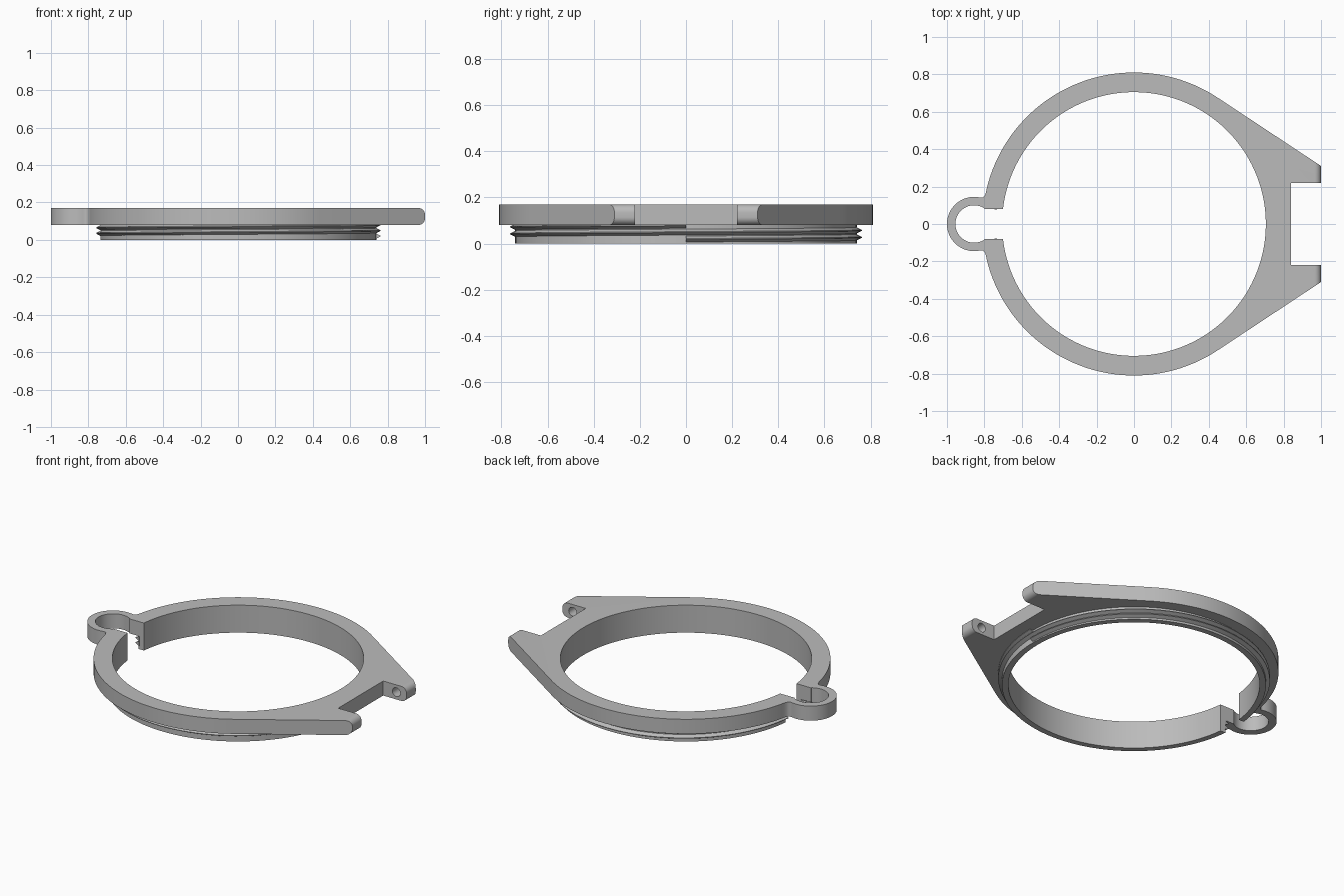
import bpy
import bmesh
from math import sin, cos, pi, asin, acos
from mathutils import Vector

cube = bpy.data.objects.get("Cube")
if cube:
    bpy.data.objects.remove(cube)

grey = bpy.data.materials.new("plain grey")
grey.use_nodes = True
grey.diffuse_color = (0.5, 0.5, 0.5, 1)
grey.node_tree.nodes["Principled BSDF"].inputs["Base Color"].default_value = (0.5, 0.5, 0.5, 1)

BORE, RIM, CORE, CREST = 0.705, 0.81, 0.74, 0.762
LOW, TOP, GAP = 0.08, 0.17, 0.08
EYE = -0.855


def arc(cx, r, a, b, n):
    return [Vector((cx + r * cos(a + (b - a) * i / n), r * sin(a + (b - a) * i / n))) for i in range(n + 1)]


def make_object(name, bm):
    bmesh.ops.recalc_face_normals(bm, faces=bm.faces[:])
    mesh = bpy.data.meshes.new(name)
    bm.to_mesh(mesh)
    bm.free()
    obj = bpy.data.objects.new(name, mesh)
    bpy.context.collection.objects.link(obj)
    mesh.materials.append(grey)
    return obj


def extrude_half(outline, z0, z1):
    """Extrude the +y half of a plan outline, open along the symmetry plane."""
    bm = bmesh.new()
    face = bm.faces.new([bm.verts.new((p.x, p.y, z0)) for p in outline])
    made = bmesh.ops.extrude_face_region(bm, geom=[face])["geom"]
    for v in made:
        if isinstance(v, bmesh.types.BMVert):
            v.co.z = z1
    seam = [f for f in bm.faces if all(abs(v.co.y) < 1e-5 for v in f.verts)]
    bmesh.ops.delete(bm, geom=seam, context='FACES_ONLY')
    return bm


def finish(obj, mirrored=False, cutter=None):
    if mirrored:
        mod = obj.modifiers.new("mirror", 'MIRROR')
        mod.use_axis = (False, True, False)
        mod.merge_threshold = 0.0005
    if cutter:
        mod = obj.modifiers.new("pin holes", 'BOOLEAN')
        mod.operation = 'DIFFERENCE'
        mod.solver = 'EXACT'
        mod.object = cutter
    bpy.ops.object.select_all(action='DESELECT')
    obj.select_set(True)
    bpy.context.view_layer.objects.active = obj
    for mod in list(obj.modifiers):
        bpy.ops.object.modifier_apply(modifier=mod.name)
    bpy.ops.object.shade_smooth_by_angle(angle=pi / 7)


# Clamp plate: eye loop, ring, two arms around a notch
bore_arc = arc(0, BORE, 0, pi - asin(GAP / BORE), 64)
neck_a = arc(EYE, 0.145, pi, pi * 0.42, 24)
rim_arc = arc(0, RIM, pi - asin(0.19 / RIM), acos(0.551), 56)
a, b, c = neck_a[-1], Vector((-0.795, 0.137)), rim_arc[0]
fillet = [a * (1 - t) ** 2 + b * 2 * t * (1 - t) + c * t * t for t in (0.2, 0.4, 0.6, 0.8)]
arm = [Vector(p) for p in ((1, 0.31), (1, 0.22), (0.84, 0.22), (0.84, 0))]
eye_inner = arc(EYE, 0.1, acos(0.55), pi, 24)
outline = neck_a + fillet + rim_arc + arm + bore_arc + [Vector((-0.8, GAP))] + eye_inner
bm = extrude_half(outline, LOW, TOP)
tips = [e for e in bm.edges
        if all(v.co.x > 0.999 for v in e.verts) and abs(e.verts[0].co.z - e.verts[1].co.z) < 1e-5]
bmesh.ops.bevel(bm, geom=tips, offset=0.035, segments=8, profile=0.5, affect='EDGES')
plate = make_object("clamp_plate", bm)

# Blind pin holes in the facing sides of the arms
bpy.ops.mesh.primitive_cylinder_add(vertices=32, radius=0.027, depth=0.58,
                                    location=(0.93, 0, (LOW + TOP) / 2), rotation=(pi / 2, 0, 0))
pin = bpy.context.object
pin.name = "pin_hole_cutter"
pin.hide_render = True
pin.data.materials.append(grey)
finish(plate, True, pin)
bpy.data.objects.remove(pin)

# Split collar under the plate
collar_outline = arc(0, CORE, pi - asin(GAP / CORE), 0, 64) + bore_arc
finish(make_object("collar", extrude_half(collar_outline, 0, LOW)), True)

# Helical thread ridge, interrupted by the gap
PITCH = 0.03
d = asin(GAP / CREST)
bm = bmesh.new()
for start, end in ((0, pi - d), (pi + d, 3 * pi - d), (3 * pi + d, 4 * pi)):
    n = int((end - start) * 20)
    rings = []
    for i in range(n + 1):
        t = start + (end - start) * i / n
        z = 0.02 + PITCH * t / (2 * pi)
        section = ((CORE - 0.004, -0.015), (CREST, -0.002), (CREST, 0.002), (CORE - 0.004, 0.015))
        rings.append([bm.verts.new((r * cos(t), r * sin(t), z + h)) for r, h in section])
    for p, q in zip(rings, rings[1:]):
        for k in range(4):
            m = (k + 1) % 4
            bm.faces.new((p[k], p[m], q[m], q[k]))
    bm.faces.new(rings[0])
    bm.faces.new(rings[-1])
finish(make_object("thread", bm))
